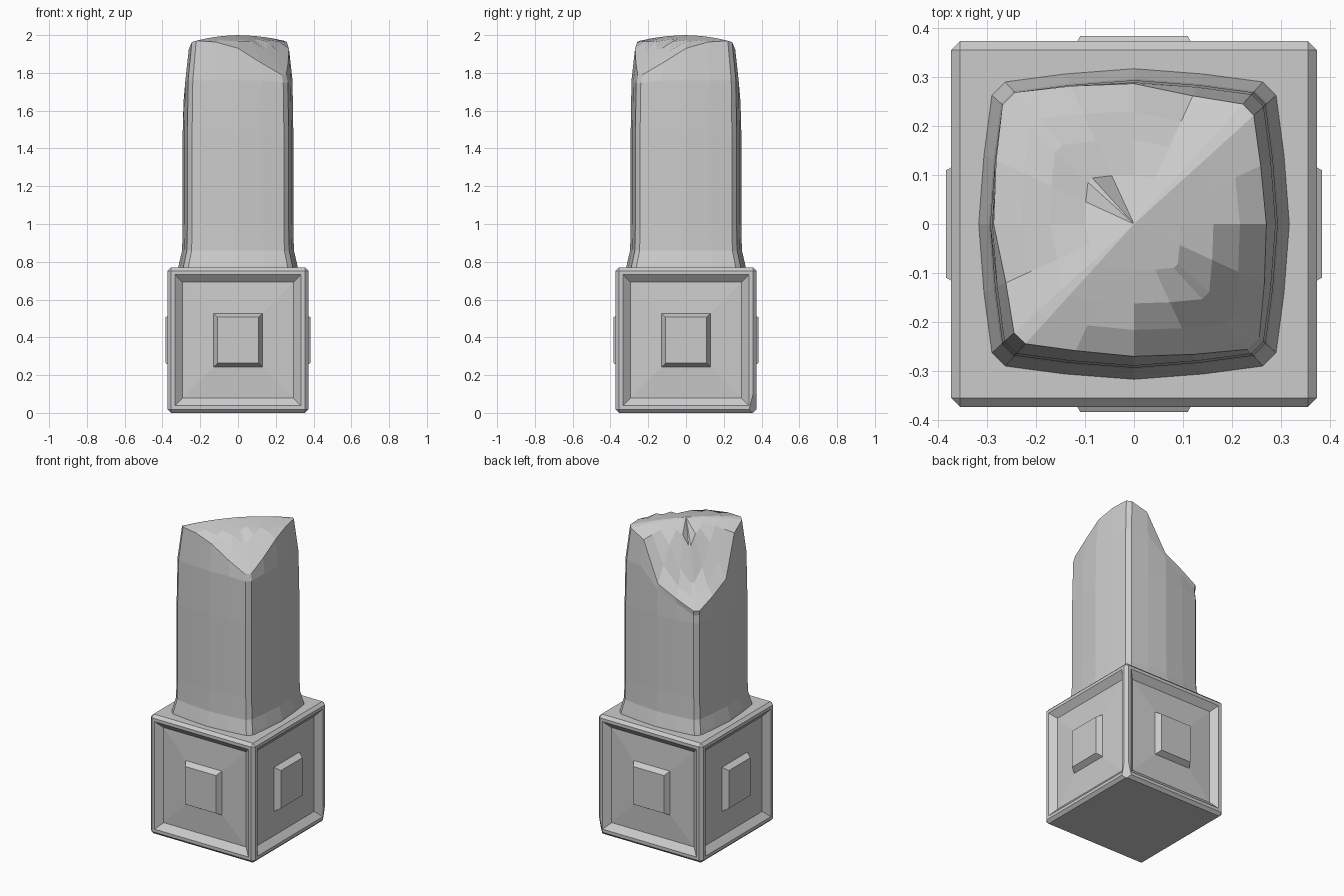
import bpy, bmesh, math
from mathutils import Vector

if "Cube" in bpy.data.objects:
    bpy.data.objects.remove(bpy.data.objects["Cube"])

stone = bpy.data.materials.new("weathered grey stone")
stone.diffuse_color = (0.6, 0.6, 0.6, 1)
stone.use_nodes = True
stone.node_tree.nodes["Principled BSDF"].inputs["Base Color"].default_value = stone.diffuse_color


def finish(bm, name):
    bmesh.ops.recalc_face_normals(bm, faces=bm.faces[:])
    me = bpy.data.meshes.new(name)
    bm.to_mesh(me)
    bm.free()
    me.materials.append(stone)
    ob = bpy.data.objects.new(name, me)
    bpy.context.collection.objects.link(ob)
    return ob


# Plinth: bevelled block with a sunken panel and a raised square boss on each side
bm = bmesh.new()
bmesh.ops.create_cube(bm, size=1)
for v in bm.verts:
    v.co = Vector((v.co.x * 0.745, v.co.y * 0.745, 0.385 + v.co.z * 0.77))
bmesh.ops.bevel(bm, geom=bm.edges[:], offset=0.018, segments=1, affect='EDGES')
sides = [f for f in bm.faces if f.calc_area() > 0.3 and abs(f.normal.z) < 0.1]
for thickness, depth in ((0.02, 0), (0.04, -0.035), (0.165, 0.01), (0.02, 0.035)):
    bmesh.ops.inset_individual(bm, faces=sides, thickness=thickness, depth=depth,
                               use_even_offset=True)
# worn lower corner at the back right
cut = bmesh.ops.bisect_plane(bm, geom=bm.verts[:] + bm.edges[:] + bm.faces[:],
                             plane_co=(0.355, 0.355, 0.03),
                             plane_no=(1, 1, -0.25), clear_outer=True)
edges = [e for e in cut['geom_cut'] if isinstance(e, bmesh.types.BMEdge)]
bmesh.ops.holes_fill(bm, edges=edges)
finish(bm, "plinth")

# Broken top height, along the diagonal from front right (-) to back left (+)
BREAK = ((-0.40, 1.75), (-0.33, 1.80), (-0.16, 1.97), (0, 2.0),
         (0.1, 1.94), (0.2, 1.69), (0.36, 1.56), (0.45, 1.54))


def top_z(x, y):
    d = (y - x) / math.sqrt(2)
    across = (x + y) / math.sqrt(2)
    for (d0, z0), (d1, z1) in zip(BREAK, BREAK[1:]):
        if d <= d1:
            return z0 + (z1 - z0) * (d - d0) / (d1 - d0) - 0.25 * across ** 2
    return BREAK[-1][1]


# Shaft: slightly bulged square section with chamfered corners
quarter = ((0, -0.293), (0.13, -0.283), (0.243, -0.268), (0.268, -0.243), (0.283, -0.13))
section = []
for k in range(4):
    c, s = round(math.cos(k * math.pi / 2)), round(math.sin(k * math.pi / 2))
    section += [(x * c - y * s, x * s + y * c) for x, y in quarter]

bm = bmesh.new()
rings = []


def add_ring(fn):
    rings.append([bm.verts.new(fn(x, y)) for x, y in section])


# walls with a flared foot
for z, s in ((0.755, 1.09), (0.785, 1.07), (0.86, 1.01), (1.0, 1.0), (1.48, 1.0)):
    add_ring(lambda x, y: (x * s, y * s, z))


def rim_scale(x, y):
    return 1 - 0.085 * max(0, top_z(x * 0.93, y * 0.93) - 1.6) / 0.35


add_ring(lambda x, y: (x * 0.985, y * 0.985, min(1.76, top_z(x, y) - 0.03)))
# broken top surface
for s in (1, 0.8, 0.6, 0.35):
    def point(x, y):
        k = s * rim_scale(x, y)
        return (x * k, y * k, top_z(x * k, y * k))
    add_ring(point)

n = len(section)
for a, b in zip(rings, rings[1:]):
    for i in range(n):
        j = (i + 1) % n
        bm.faces.new((a[i], a[j], b[j], b[i]))
centre = bm.verts.new((0, 0, 2.0))
for i in range(n):
    bm.faces.new((rings[-1][i], rings[-1][(i + 1) % n], centre))
bm.faces.new(rings[0][::-1])
finish(bm, "broken_shaft")
